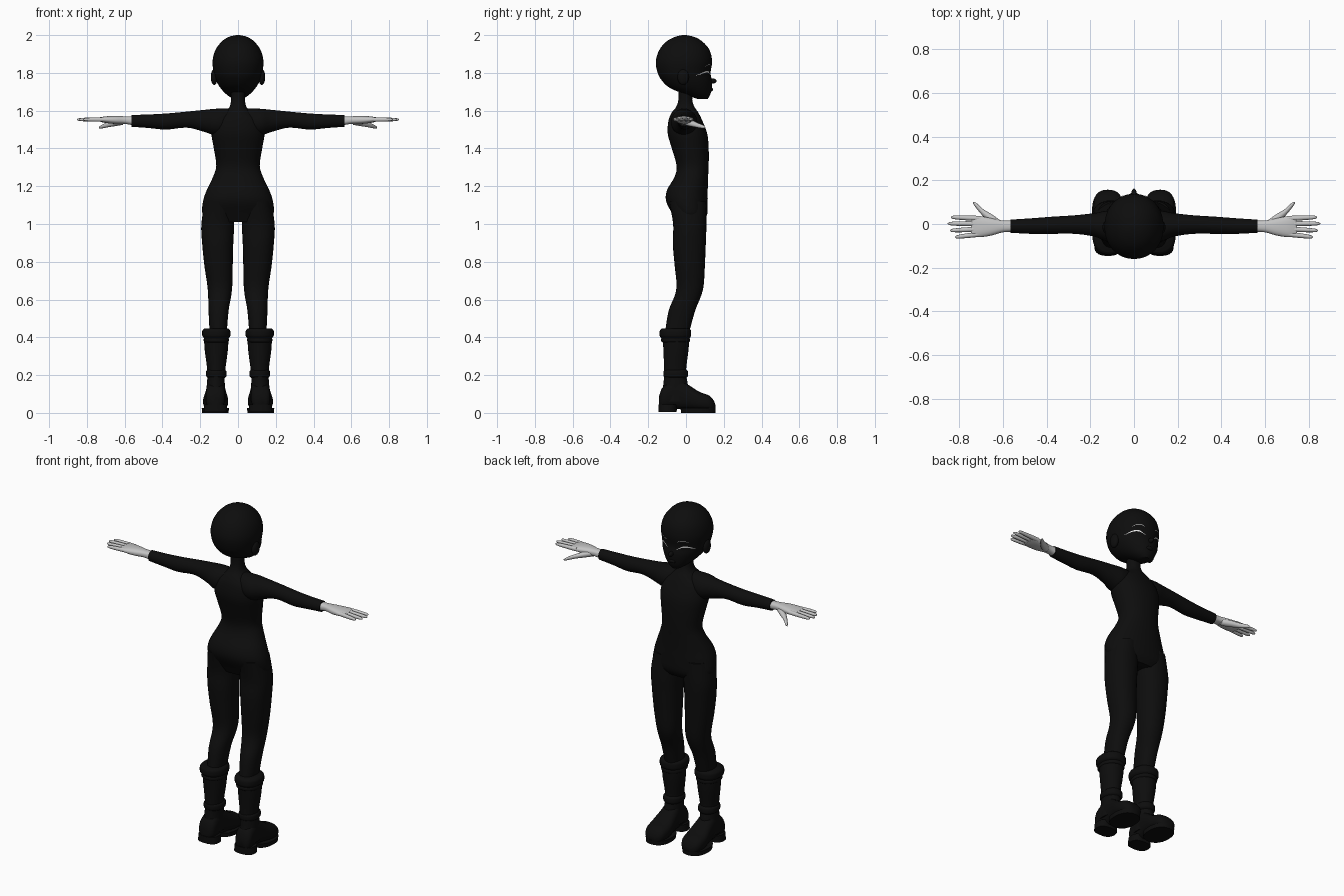
import bpy
import bmesh
import math
from mathutils import Vector
from mathutils.bvhtree import BVHTree

default_cube = bpy.data.objects.get("Cube")
if default_cube:
    bpy.data.objects.remove(default_cube, do_unlink=True)


def make_material(name, value):
    mat = bpy.data.materials.new(name)
    colour = (value, value, value, 1)
    mat.diffuse_color = colour
    mat.use_nodes = True
    mat.node_tree.nodes["Principled BSDF"].inputs["Base Color"].default_value = colour
    return mat


black = make_material("black", 0.004)
grey = make_material("light grey", 0.55)
white = make_material("white", 0.8)


def finish(name, bm, mat):
    """Turn a bmesh into a smooth shaded object."""
    bmesh.ops.recalc_face_normals(bm, faces=bm.faces)
    mesh = bpy.data.meshes.new(name)
    bm.to_mesh(mesh)
    bm.free()
    mesh.materials.append(mat)
    obj = bpy.data.objects.new(name, mesh)
    bpy.context.collection.objects.link(obj)
    bpy.ops.object.select_all(action='DESELECT')
    obj.select_set(True)
    bpy.context.view_layer.objects.active = obj
    bpy.ops.object.shade_smooth_by_angle(angle=math.radians(50))
    return obj


def blend(a, b, c, d, t):
    """Smooth curve from b to c, guided by the neighbours a and d."""
    return b + 0.5 * t * (c - a + t * (2 * a - 5 * b + 4 * c - d + t * (3 * (b - c) + d - a)))


def loft(name, rows, axis="z", side=1, mat=black, box=2.0, steps=4, sides=28):
    """Skin rounded sections; each row is a position along the axis, then two ranges across it."""
    sections = []
    last = len(rows) - 1
    for i in range(last):
        near = [rows[max(0, min(last, k))] for k in range(i - 1, i + 3)]
        for s in range(steps):
            sections.append([blend(*column, s / steps) for column in zip(*near)])
    sections.append(rows[-1])
    bm = bmesh.new()
    rings = []
    for along, a0, a1, b0, b1 in sections:
        ring = []
        for k in range(sides):
            angle = math.tau * k / sides
            c, s = math.cos(angle), math.sin(angle)
            a = (a0 + a1 + (a1 - a0) * math.copysign(abs(c) ** (2 / box), c)) / 2
            b = (b0 + b1 + (b1 - b0) * math.copysign(abs(s) ** (2 / box), s)) / 2
            x, y, z = {"x": (along, a, b), "y": (a, along, b), "z": (a, b, along)}[axis]
            ring.append(bm.verts.new((x * side, y, z)))
        rings.append(ring)
    for low, high in zip(rings, rings[1:]):
        for k in range(sides):
            n = (k + 1) % sides
            bm.faces.new((low[k], low[n], high[n], high[k]))
    bm.faces.new(rings[0])
    bm.faces.new(rings[-1])
    return finish(name, bm, mat)


def centred(rows):
    """Give rows of height, half width, back and front the full range in x."""
    return [(z, -w, w, back, front) for z, w, back, front in rows]


def ball(name, centre, size):
    bm = bmesh.new()
    bmesh.ops.create_uvsphere(bm, u_segments=20, v_segments=12, radius=1)
    bmesh.ops.scale(bm, vec=size, verts=bm.verts)
    bmesh.ops.translate(bm, vec=centre, verts=bm.verts)
    return finish(name, bm, black)


# Torso with neck
loft("torso", centred([
    (1.01, .14, -.05, .09), (1.05, .187, -.07, .112), (1.12, .185, -.105, .115),
    (1.18, .165, -.1, .115), (1.25, .132, -.06, .117), (1.31, .115, -.05, .12),
    (1.4, .128, -.075, .12), (1.48, .14, -.097, .112), (1.55, .125, -.092, .085),
    (1.59, .075, -.075, .065), (1.62, .045, -.052, .045), (1.66, .037, -.04, .033),
    (1.73, .04, -.04, .04)]), box=2.2, sides=40)

# Head, with the chin set forward of the neck
head = loft("head", centred([
    (1.662, .025, .06, .115), (1.685, .06, .0, .128), (1.72, .093, -.085, .136),
    (1.76, .116, -.128, .137), (1.8, .128, -.15, .13), (1.86, .135, -.16, .138),
    (1.92, .12, -.142, .125), (1.965, .087, -.105, .088), (1.99, .05, -.06, .045),
    (2, .01, -.02, .0)]), box=2.1, sides=40)
ball("nose", (0, .138, 1.757), (.012, .024, .014))
ball("lips", (0, .131, 1.712), (.022, .012, .011))

# Surface lookup for the painted face lines
surface = BVHTree.FromPolygons([v.co for v in head.data.vertices],
                               [p.vertices for p in head.data.polygons])


def face_line(name, side, inner, outer, height, arch, thickness):
    """Thin tapering arc that hugs the face."""
    bm = bmesh.new()
    pairs = []
    count = 14
    for i in range(count + 1):
        t = i / count
        bulge = math.sin(math.pi * t)
        x = side * (inner + (outer - inner) * t)
        z = height + arch * bulge
        pair = []
        for level in (z, z + thickness * (0.2 + bulge)):
            hit, normal, _, _ = surface.ray_cast(Vector((x, 1, level)), Vector((0, -1, 0)))
            pair.append(bm.verts.new(hit + Vector((0, .003, 0))))
        pairs.append(pair)
    for (a, b), (c, d) in zip(pairs, pairs[1:]):
        bm.faces.new((a, b, d, c))
    finish(name, bm, white)


for label, side in (("left", 1), ("right", -1)):
    ball(label + "_ear", (side * .126, -.015, 1.778), (.018, .03, .042))
    face_line(label + "_eyebrow", side, .03, .095, 1.83, .012, .003)
    face_line(label + "_eyelashes", side, .03, .115, 1.786, .016, .007)

    # Arm and shoulder
    loft(label + "_arm", [
        (.04, -.07, .05, 1.47, 1.612), (.12, -.08, .06, 1.47, 1.61),
        (.18, -.058, .05, 1.488, 1.604), (.27, -.045, .04, 1.51, 1.595),
        (.38, -.045, .033, 1.5, 1.585), (.47, -.045, .026, 1.508, 1.58),
        (.565, -.04, .02, 1.515, 1.577)], "x", side)

    # Hand: palm, four fingers and thumb
    loft(label + "_palm", [
        (.55, -.036, .016, 1.522, 1.57), (.6, -.038, .016, 1.53, 1.57),
        (.65, -.052, .026, 1.53, 1.572), (.7, -.06, .035, 1.535, 1.57),
        (.735, -.058, .035, 1.543, 1.564), (.745, -.05, .028, 1.549, 1.56)],
        "x", side, grey, box=2.4)
    fingers = {"index": (.025, .031, .838), "middle": (.001, .002, .852),
               "ring": (-.023, -.03, .842), "little": (-.046, -.06, .818)}
    for finger, (base, tip, reach) in fingers.items():
        rows = []
        for t, r in ((0, .012), (.5, .011), (.9, .008), (1, .002)):
            y = base + (tip - base) * t
            rows.append((.7 + (reach - .7) * t, y - r, y + r, 1.553 - r, 1.553 + r))
        loft(f"{label}_{finger}_finger", rows, "x", side, grey, sides=14)
    loft(label + "_thumb", [
        (.61, -.025, .015, 1.525, 1.56), (.65, -.005, .044, 1.518, 1.553),
        (.69, .035, .068, 1.512, 1.538), (.722, .073, .097, 1.506, 1.525),
        (.737, .095, .102, 1.507, 1.513)], "x", side, grey, sides=16)

    # Leg
    loft(label + "_leg", [
        (1.12, .02, .175, -.09, .105), (1, .02, .194, -.068, .108),
        (.9, .025, .19, -.07, .105), (.78, .028, .178, -.06, .1),
        (.68, .03, .163, -.05, .094), (.62, .036, .158, -.06, .08),
        (.54, .05, .156, -.092, .048), (.42, .06, .15, -.112, .015)], "z", side, box=2.2)

    # Boot: shaft, foot, heel and sole
    loft(label + "_boot_shaft", [
        (.43, .05, .18, -.125, .018), (.34, .053, .177, -.12, .014),
        (.22, .068, .162, -.116, .0), (.15, .07, .165, -.12, .01),
        (.06, .065, .172, -.135, .02)], "z", side)
    loft(label + "_boot_foot", [
        (-.142, .09, .15, .03, .09), (-.12, .07, .17, .02, .14),
        (-.05, .068, .168, .02, .185), (.01, .06, .175, .018, .15),
        (.07, .052, .185, .012, .112), (.12, .058, .18, .01, .093),
        (.145, .075, .162, .01, .068), (.155, .1, .14, .018, .045)], "y", side, box=2.5)
    loft(label + "_boot_heel", [
        (.005, .056, .182, -.146, -.05), (.045, .06, .178, -.146, -.045)], "z", side, box=2.6)
    loft(label + "_boot_sole", [
        (0, .05, .19, -.025, .155), (.025, .048, .192, -.03, .157)], "z", side, box=2.3)

    # Rolled bands around the boot: lower edge, height, growth beyond the shaft
    bands = {"upper_cuff": (.395, .052, .012), "lower_cuff": (.372, .028, .004),
             "ankle_strap": (.185, .045, -.008)}
    for band, (low, height, grow) in bands.items():
        rows = []
        for t, inset in ((0, .012), (.2, .002), (.5, 0), (.8, .002), (1, .012)):
            g = grow - inset
            rows.append((low + height * t, .052 - g, .178 + g, -.128 - g, .018 + g * .8))
        loft(f"{label}_{band}", rows, "z", side, box=2.2)
